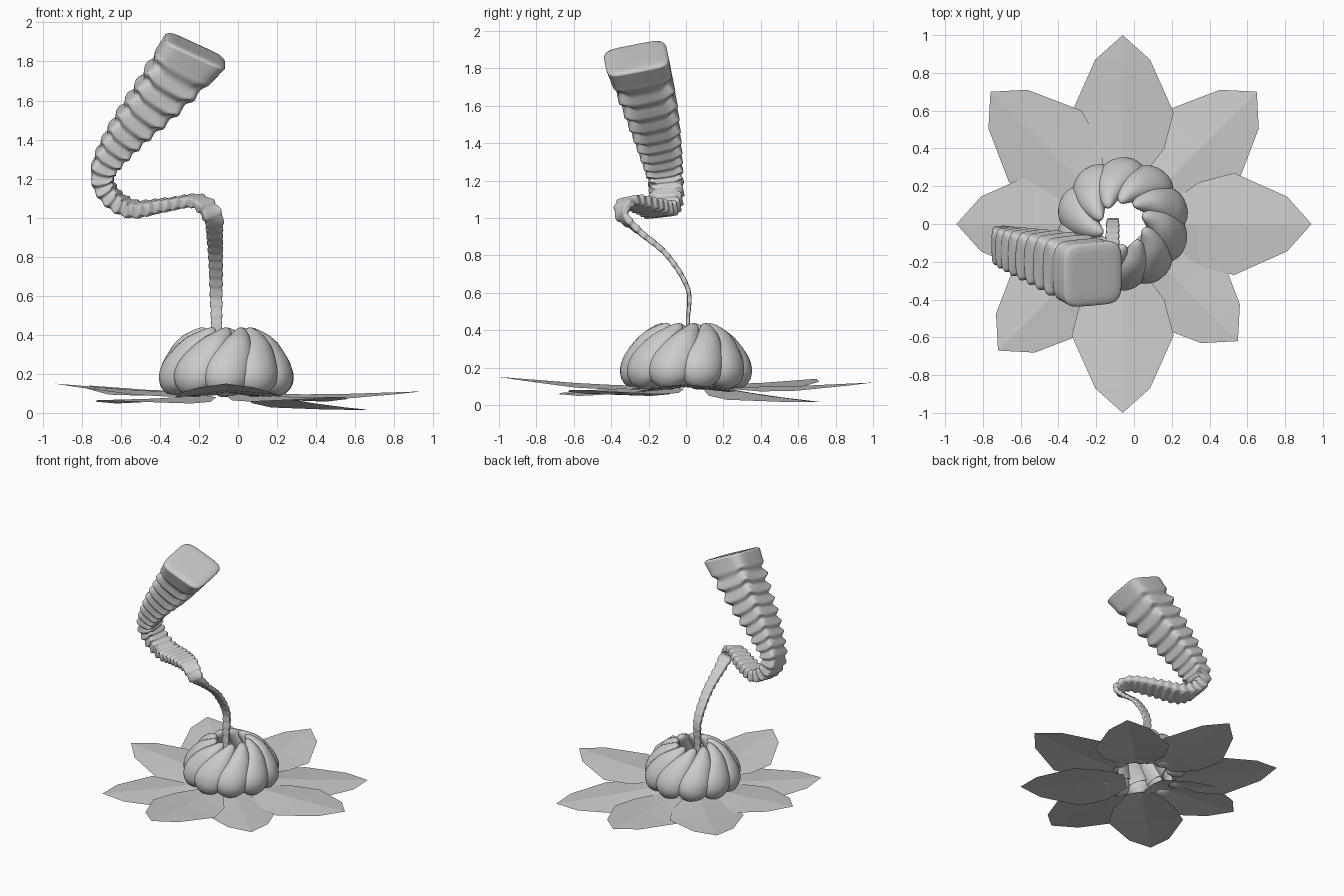
import bpy, math
from math import sin, cos, pi
from mathutils import Vector

if "Cube" in bpy.data.objects:
    bpy.data.objects.remove(bpy.data.objects["Cube"])


def make(name, verts, faces, smooth=True):
    me = bpy.data.meshes.new(name)
    me.from_pydata(verts, [], faces)
    me.update()
    ob = bpy.data.objects.new(name, me)
    bpy.context.collection.objects.link(ob)
    if smooth:
        bpy.context.view_layer.objects.active = ob
        ob.select_set(True)
        bpy.ops.object.shade_smooth_by_angle(angle=math.radians(60))
        ob.select_set(False)
    return ob


def spline(pts, n):
    """Catmull-Rom through rows of numbers, n steps per span."""
    out = []
    for i in range(len(pts) - 1):
        a, b, c, d = (pts[max(i - 1, 0)], pts[i], pts[i + 1],
                      pts[min(i + 2, len(pts) - 1)])
        for k in range(n):
            t = k / n
            out.append([0.5 * (2 * q + (r - p) * t + (2 * p - 5 * q + 4 * r - s) * t * t
                               + (3 * q - p - 3 * r + s) * t ** 3)
                        for p, q, r, s in zip(a, b, c, d)])
    out.append(list(pts[-1]))
    return out


def sweep(name, rows, sides, power, rib=None, end_dir=None, cap=()):
    """Skin a tube; row = x,y,z, half width, half depth, width direction."""
    verts = []
    pos = [Vector(r[:3]) for r in rows]
    last = len(rows) - 1
    rings = [(i, 1, 0) for i in range(last + 1)] + [(last, s, h) for s, h in cap]
    for i, scale, lift in rings:
        r = rows[i]
        tan = (pos[min(i + 1, last)] - pos[max(i - 1, 0)]).normalized()
        if end_dir:
            t = max(0, (i / last - .85) / .15)
            tan = tan.lerp(end_dir, t).normalized()
        u = Vector(r[5:8])
        u = (u - tan * u.dot(tan)).normalized()
        v = tan.cross(u)
        for k in range(sides):
            a = 2 * pi * k / sides
            c, s = cos(a), sin(a)
            x = math.copysign(abs(c) ** (2 / power), c)
            y = math.copysign(abs(s) ** (2 / power), s)
            f, shift = rib(i, a) if rib else (1, 0)
            verts.append(pos[i] + (u * x * r[3] + v * y * r[4]) * f * scale
                         + tan * (shift + lift))
    faces = []
    for i in range(len(rings) - 1):
        for k in range(sides):
            j = (k + 1) % sides
            faces.append((i * sides + k, i * sides + j,
                          (i + 1) * sides + j, (i + 1) * sides + k))
    faces.append(tuple(reversed(range(sides))))
    faces.append(tuple(range(len(verts) - sides, len(verts))))
    return make(name, verts, faces)


CX = -0.06

# Petals: tip x, y, z, then z at the inner end
petals = [(-0.06, -1.0, .15, .09), (-0.06, 1.0, .12, .085),
          (-0.94, 0, .15, .09), (0.94, 0, .11, .085),
          (0.65, 0.70, .015, .085), (-0.76, 0.70, .14, .10),
          (-0.72, -0.67, .065, .08), (0.55, -0.62, .08, .085)]
# distance from tip, half width, midrib lift, edge drop
outline = [(.13, .145, .0, .010), (.41, .27, .0, .025), (.60, .22, .005, .02),
           (.76, .10, .012, .0)]
for n, (x, y, z0, z1) in enumerate(petals):
    tip = Vector((x, y, 0))
    sx = math.copysign(1, -x) if n > 1 else 0
    sy = math.copysign(1, -y) if n not in (2, 3) else 0
    d = Vector((sx, sy, 0)).normalized()
    side = Vector((-d.y, d.x, 0))
    verts, faces = [(x, y, z0)], [(0, 2, 1), (0, 3, 2)]
    for dist, w, lift, drop in outline:
        z = z0 + (z1 - z0) * dist / 0.76
        for k in (-1, 0, 1):
            p = tip + d * dist + side * w * k
            verts.append((p.x, p.y, z + (-drop if k else lift)))
    for i in range(len(outline) - 1):
        for k in (1, 2):
            a = i * 3 + k
            faces.append((a, a + 1, a + 4, a + 3))
    ob = make("petal_%d" % (n + 1), verts, faces, smooth=False)
    if ob.data.polygons[0].normal.z < 0:
        ob.data.flip_normals()

# Swirled ring of teardrop lobes: radius, height, twist, half width, half depth
lobe = [(.21, .105, -.06, .012, .012), (.235, .125, -.03, .07, .06),
        (.262, .165, .0, .112, .088), (.257, .215, .07, .118, .088),
        (.228, .275, .20, .105, .08), (.193, .335, .36, .08, .068),
        (.155, .385, .54, .05, .045), (.125, .42, .70, .026, .022), (.115, .432, .76, .005, .005)]
COUNT = 10
for n in range(COUNT):
    rows = []
    for r, z, tw, w, dp in spline(lobe, 4):
        a = 2 * pi * n / COUNT - pi / 2 - .05 + tw
        rows.append([CX + r * cos(a), r * sin(a), z, w, dp, -sin(a), cos(a), 0])
    sweep("bulb_lobe_%d" % (n + 1), rows, 20, 2)

# Ribbed square stalk: x, y, z, half width, half depth, width direction
path = [(-.11, 0, .25, .026, .010, 1, 0, 0),
        (-.11, .01, .45, .029, .011, 1, 0, 0),
        (-.112, .01, .62, .034, .013, 1, 0, 0),
        (-.115, -.10, .80, .038, .015, 1, 0, 0),
        (-.12, -.24, .92, .043, .018, 1, .05, 0),
        (-.13, -.335, 1.01, .052, .022, .9, .4, .2),
        (-.21, -.31, 1.085, .066, .028, .5, .85, .2),
        (-.37, -.21, 1.065, .082, .034, .2, 1, .1),
        (-.54, -.13, 1.045, .088, .042, .1, 1, .15),
        (-.66, -.105, 1.12, .092, .052, 0, 1, .2),
        (-.69, -.115, 1.24, .10, .065, 0, 1, .2),
        (-.58, -.15, 1.42, .122, .097, 0, 1, .2),
        (-.40, -.20, 1.63, .148, .135, 0, 1, .2),
        (-.22, -.265, 1.85, .170, .170, 0, 1, .2)]
rows = spline(path, 40)
phase, left = [0], [0]
for a, b in zip(rows, rows[1:]):
    step = (Vector(b[:3]) - Vector(a[:3])).length
    phase.append(phase[-1] + step / max(.055, .5 * (a[3] + a[4]) * .72))
for a, b in zip(rows[::-1], rows[-2::-1]):
    left.append(left[-1] + (Vector(b[:3]) - Vector(a[:3])).length)
left.reverse()


def rib(i, a):
    # flared ridges, strongest at the corners, fading at the end block
    p = (phase[i] - phase[-1]) * 2 * pi
    fade = min(1, max(0, (left[i] - .08) / .08))
    corner = sin(2 * a) ** 2
    wave = sin(p + .45 * sin(p))
    return (0.95 + fade * wave * (.05 + .06 * corner) + .05 * (1 - fade),
            fade * rows[i][4] * .16 * (corner - .5))


sweep("ribbed_stalk", rows, 40, 5, rib, Vector((.42, -.17, .88)).normalized(),
      [(.97, .008), (.90, .014), (.7, .016), (.35, .016), (.05, .016)])
